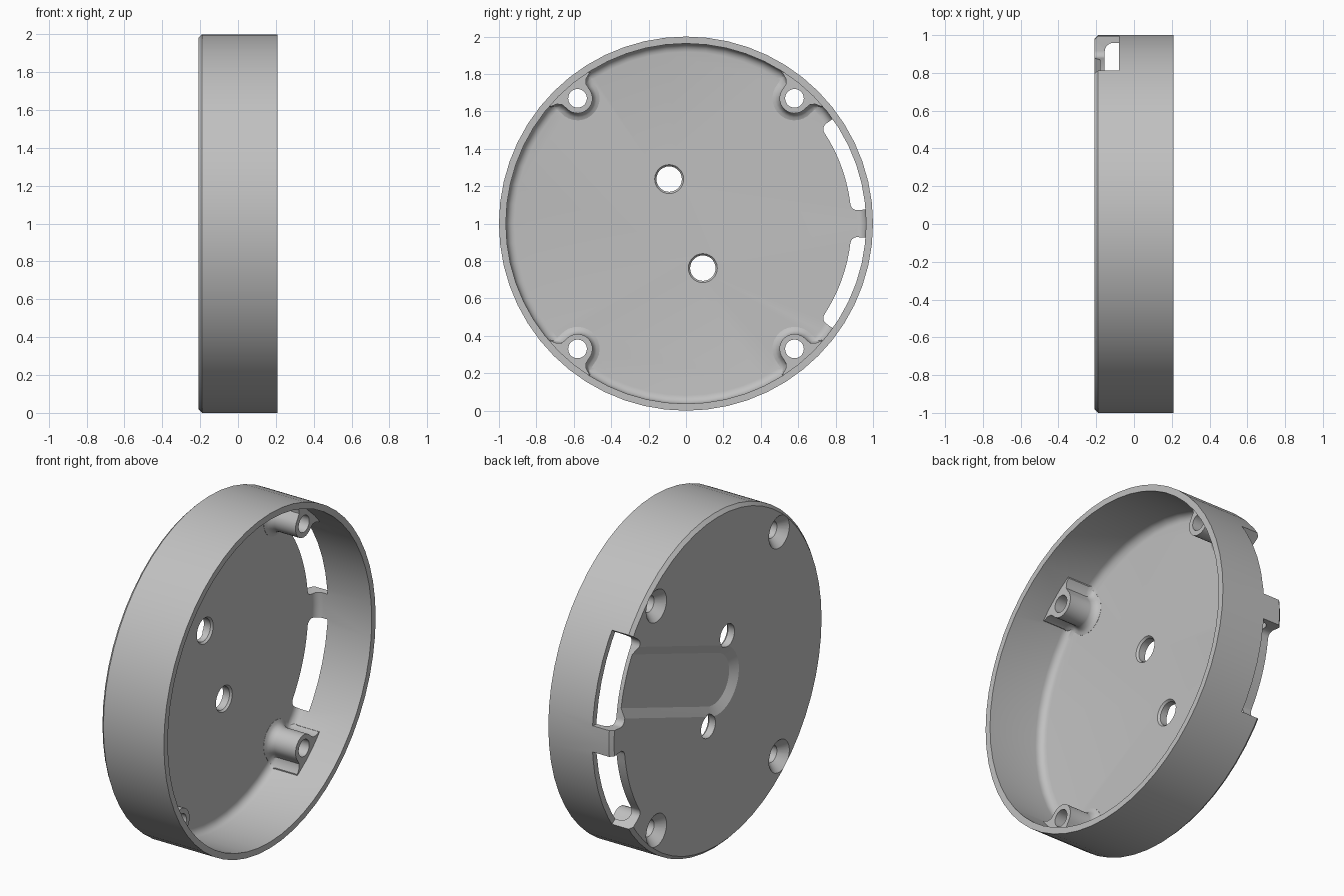
import bpy, bmesh, math
from math import sin, cos, pi, radians

if "Cube" in bpy.data.objects:
    bpy.data.objects.remove(bpy.data.objects["Cube"])

grey = bpy.data.materials.new("plain grey")
grey.use_nodes = True
COLOUR = (0.53, 0.53, 0.53, 1)
grey.diffuse_color = COLOUR
grey.node_tree.nodes["Principled BSDF"].inputs["Base Color"].default_value = COLOUR

BACK, FLOOR, RIM = -0.21, -0.155, 0.21   # x of outer face, inner floor, open rim


def loft(name, sections, closed=False):
    """Solid through (x, [(y, z), ...]) sections; y, z are measured from the axis."""
    bm = bmesh.new()
    rings = [[bm.verts.new((x, y, z + 1)) for y, z in pts] for x, pts in sections]
    n = len(rings[0])
    pairs = list(zip(rings, rings[1:]))
    if closed:
        pairs.append((rings[-1], rings[0]))
    else:
        bm.faces.new(rings[0])
        bm.faces.new(rings[-1])
    for a, b in pairs:
        for i in range(n):
            j = (i + 1) % n
            bm.faces.new((a[i], a[j], b[j], b[i]))
    bmesh.ops.recalc_face_normals(bm, faces=bm.faces[:])
    mesh = bpy.data.meshes.new(name)
    bm.to_mesh(mesh)
    bm.free()
    ob = bpy.data.objects.new(name, mesh)
    bpy.context.collection.objects.link(ob)
    mesh.materials.append(grey)
    return ob


def circle(r, cy=0, cz=0, n=28):
    return [(cy + r * cos(2 * pi * i / n), cz + r * sin(2 * pi * i / n)) for i in range(n)]


def rotate(pts, angle):
    c, s = cos(angle), sin(angle)
    return [(u * c - v * s, u * s + v * c) for u, v in pts]


def combine(target, tool, operation):
    """Apply a boolean and discard the helper."""
    tool.hide_render = True
    mod = target.modifiers.new("cut", 'BOOLEAN')
    mod.operation, mod.solver, mod.object = operation, 'EXACT', tool
    bpy.ops.object.select_all(action='DESELECT')
    bpy.context.view_layer.objects.active = target
    target.select_set(True)
    bpy.ops.object.modifier_apply(modifier=mod.name)
    bpy.data.objects.remove(tool)


# Round cup: chamfered back edge, thin wall, filleted floor
WALL, FILLET = 0.963, 0.045
profile = [(BACK, 0.98), (-0.19, 1.0), (RIM, 1.0), (RIM, WALL)]
for k in range(6):
    a = radians(18 * k)
    profile.append((FLOOR + FILLET * (1 - sin(a)), WALL - FILLET * (1 - cos(a))))
case = loft("round_case", [(x, circle(r, n=56)) for x, r in profile])


# Screw bosses flaring into the wall, with a soft foot
BOSS_U = 0.886


def boss_section(r):
    extra = r - 0.08
    flare = [(0.03, 0.085), (0.05, 0.105), (0.06, 0.135), (0.085, 0.15)]
    pts = [(u, -v - extra) for u, v in reversed(flare)]
    pts += [(-r * sin(pi * i / 14), -r * cos(pi * i / 14)) for i in range(15)]
    pts += [(u, v + extra) for u, v in flare]
    return [(u + BOSS_U, v) for u, v in pts]


layers = [(-0.175, 0.118), (-0.154, 0.118), (-0.148, 0.102), (-0.137, 0.09),
          (-0.12, 0.082), (-0.11, 0.08), (0.03, 0.08)]
boss_angle = math.atan2(0.67, 0.58)
angles = [boss_angle, pi - boss_angle, pi + boss_angle, -boss_angle]
for a in angles:
    boss = loft("screw_boss", [(x, rotate(boss_section(r), a)) for x, r in layers])
    combine(case, boss, 'UNION')

# Countersunk screw holes through the bosses
for a in angles:
    cy, cz = BOSS_U * cos(a), BOSS_U * sin(a)
    steps = [(-0.23, 0.115), (-0.16, 0.05), (0.3, 0.05)]
    combine(case, loft("screw_hole_cutter", [(x, circle(r, cy, cz)) for x, r in steps]),
            'DIFFERENCE')

# Two centre holes with a small inner chamfer
for s in (1, -1):
    steps = [(-0.3, 0.068), (FLOOR - 0.012, 0.068), (FLOOR + 0.003, 0.08)]
    combine(case, loft("centre_hole_cutter",
                       [(x, circle(r, -0.09 * s, 0.238 * s)) for x, r in steps]),
            'DIFFERENCE')

# Side slots cut through floor edge and wall, with rounded inner corners
HALF, INNER, CORNER = 15.5, 0.885, 0.035
turn = math.degrees(CORNER / INNER)
slot = [(1.06, -HALF + 2 * HALF * i / 10) for i in range(11)]
for k in range(6):
    a = radians(18 * k)
    slot.append((INNER + CORNER * (1 - sin(a)), HALF - turn * (1 - cos(a))))
inner_half = HALF - turn
slot += [(INNER, inner_half - 2 * inner_half * i / 10) for i in range(1, 10)]
for k in range(5, -1, -1):
    a = radians(18 * k)
    slot.append((INNER + CORNER * (1 - sin(a)), -HALF + turn * (1 - cos(a))))
outline = [(r * cos(radians(d)), r * sin(radians(d))) for r, d in slot]
for centre in (20, -20):
    pts = rotate(outline, radians(centre))
    combine(case, loft("side_slot_cutter", [(-0.26, pts), (-0.08, pts)]), 'DIFFERENCE')


# Sloped cable channel in the back face, from the middle to the upper slot
def channel(r):
    arc = [(-r * sin(pi * i / 20), r * cos(pi * i / 20)) for i in range(21)]
    return rotate(arc + [(0.93, -r), (0.93, r)], radians(20.3))


combine(case, loft("channel_cutter", [(-0.225, channel(0.225)), (BACK + 0.03, channel(0.15))]),
        'DIFFERENCE')

# Single material and smooth shading with sharp edges kept
case.data.materials.clear()
case.data.materials.append(grey)
for p in case.data.polygons:
    p.material_index = 0
bpy.ops.object.select_all(action='DESELECT')
bpy.context.view_layer.objects.active = case
case.select_set(True)
bpy.ops.object.shade_smooth_by_angle(angle=radians(30))
